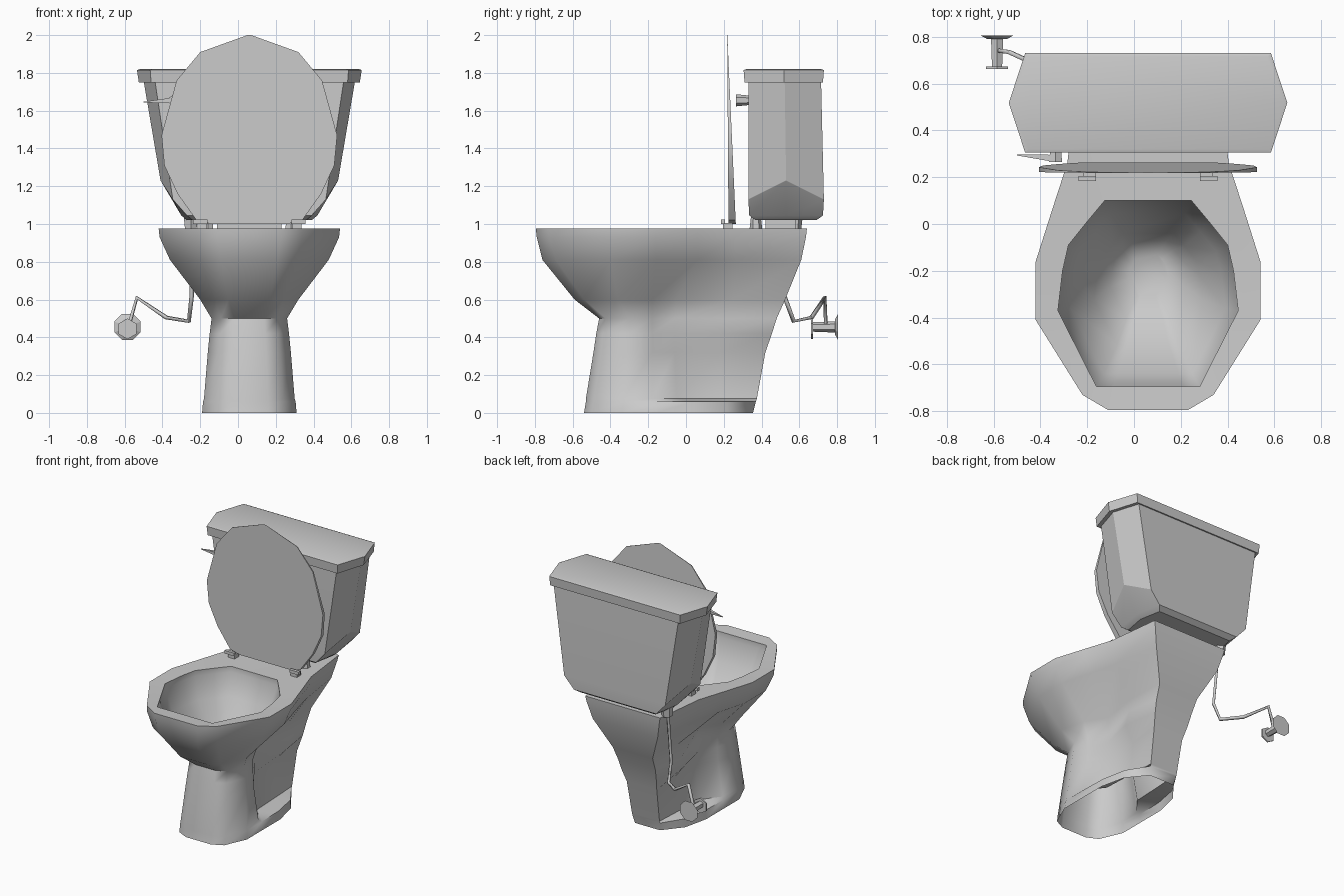
import bpy, bmesh, math
from mathutils import Vector

if "Cube" in bpy.data.objects:
    bpy.data.objects.remove(bpy.data.objects["Cube"])

CX = 0.06  # body centre line


def finish(name, bm, angle=None):
    bmesh.ops.recalc_face_normals(bm, faces=bm.faces)
    me = bpy.data.meshes.new(name)
    bm.to_mesh(me)
    bm.free()
    ob = bpy.data.objects.new(name, me)
    bpy.context.collection.objects.link(ob)
    if angle:
        bpy.ops.object.select_all(action='DESELECT')
        ob.select_set(True)
        bpy.context.view_layer.objects.active = ob
        bpy.ops.object.shade_smooth_by_angle(angle=math.radians(angle))
    return ob


def loft(name, rings, cap_start=True, cap_end=True, angle=None):
    bm = bmesh.new()
    loops = [[bm.verts.new(p) for p in r] for r in rings]
    n = len(loops[0])
    for a, b in zip(loops, loops[1:]):
        for i in range(n):
            bm.faces.new((a[i], a[(i + 1) % n], b[(i + 1) % n], b[i]))
    if cap_start:
        bm.faces.new(loops[0])
    if cap_end:
        bm.faces.new(loops[-1])
    return finish(name, bm, angle)


def ring(z, *half):
    """Closed ring from (half width, y) points, mirrored about the centre line."""
    return [Vector((CX + w, y, z)) for w, y in half] + \
           [Vector((CX - w, y, z)) for w, y in reversed(half)]


def box(name, centre, size):
    x, y, z = (s / 2 for s in size)
    c = Vector(centre)
    return loft(name, [[c + Vector((a * x, b * y, h)) for a, b in
                        ((-1, -1), (1, -1), (1, 1), (-1, 1))] for h in (-z, z)])


def prism(name, start, end, r1, r2, sides=8, angle=None):
    a, b = Vector(start), Vector(end)
    q = (b - a).to_track_quat('Z', 'Y')
    turn = [2 * math.pi * (i + 0.5) / sides for i in range(sides)]
    return loft(name, [[p + q @ Vector((r * math.cos(t), r * math.sin(t), 0)) for t in turn]
                       for p, r in ((a, r1), (b, r2))], angle=angle)


# Pedestal and bowl: outside from the foot up, over the rim, down the inside
opening = ((.15, -.695), (.22, -.695), (.385, -.37), (.365, -.2), (.34, -.09), (.26, .01), (.185, .10))


def inside(z, scale, yc):
    return ring(z, *[(w * scale, yc + (y + .3) * scale) for w, y in opening])


outer = [
    ring(0.00, (.10, -.54), (.18, -.50), (.25, -.34), (.25, -.16), (.25, .04), (.21, .22), (.10, .355)),
    ring(0.06, (.10, -.53), (.18, -.49), (.245, -.33), (.245, -.16), (.24, .04), (.205, .22), (.11, .37)),
    ring(0.075, (.10, -.53), (.18, -.485), (.24, -.33), (.23, -.18), (.13, -.05), (.12, .18), (.11, .375)),
    ring(0.32, (.09, -.49), (.165, -.45), (.22, -.31), (.19, -.18), (.09, -.06), (.10, .18), (.12, .42)),
    ring(0.42, (.085, -.475), (.155, -.44), (.21, -.30), (.185, -.18), (.12, -.06), (.18, .20), (.14, .455)),
    ring(0.50, (.08, -.46), (.15, -.425), (.20, -.30), (.185, -.18), (.10, -.06), (.19, .25), (.15, .48)),
    ring(0.60, (.11, -.59), (.18, -.54), (.26, -.36), (.22, -.18), (.13, -.05), (.17, .25), (.16, .525)),
    ring(0.81, (.15, -.76), (.26, -.69), (.42, -.40), (.42, -.16), (.36, .06), (.31, .26), (.26, .61)),
    ring(0.93, (.17, -.79), (.28, -.725), (.475, -.41), (.475, -.16), (.405, .06), (.345, .26), (.29, .635)),
    ring(0.975, (.17, -.795), (.28, -.73), (.48, -.41), (.48, -.16), (.41, .06), (.345, .26), (.30, .64)),
]
inner = [inside(.97, 1, -.3), inside(.93, 1, -.3), inside(.78, .86, -.3),
         inside(.62, .60, -.28), inside(.53, .42, -.24), inside(.48, .22, -.22)]
loft("bowl_and_pedestal", outer + inner, cap_start=False, angle=60)

# Cistern: six-sided with a ridge on each end and a drawn-in bottom
def cistern_ring(z, corner, ridge, y0, y1, ridge_z=None):
    pts = ring(z, (corner, y0), (ridge, (y0 + y1) / 2), (corner, y1))
    for i in (1, 4):
        pts[i].z = ridge_z or z
    return pts


loft("cistern", [cistern_ring(1.02, .30, .33, .37, .69),
                 cistern_ring(1.045, .33, .36, .335, .725),
                 cistern_ring(1.13, .405, .47, .33, .73, 1.23),
                 cistern_ring(1.76, .50, .56, .33, .715)], angle=20)
loft("cistern_lid", [cistern_ring(1.75, .52, .585, .31, .725),
                     cistern_ring(1.815, .525, .595, .305, .73),
                     cistern_ring(1.82, .51, .58, .32, .715)], angle=20)
box("cistern_gasket", (CX, .50, 1.00), (.34, .16, .07))
for i, s in enumerate((-1, 1)):
    prism(f"cistern_bolt_{i}", (CX + s * .22, .37, .96), (CX + s * .22, .37, 1.05), .035, .025, 6)
    box(f"hinge_{i}", (CX + s * .26, .195, 1.012), (.075, .022, .022))
    box(f"hinge_arm_{i}", (CX + s * .25, .22, .99), (.05, .05, .03))

# Raised cover with the seat folded against it
half = ((0.20, 1.0), (.28, 1.02), (.38, 1.16), (.45, 1.31), (.465, 1.47), (.385, 1.76), (.26, 1.91), (.01, 2.0))


def panel(name, y_low, y_high, thick, scale):
    out = []
    for d in (0, thick):
        out.append([Vector((p.x, y_low + (y_high - y_low) * (p.y - 1) + d * (2.02 - p.y),
                            1.0 + (p.y - 1.0) * scale))
                    for p in ring(0, *half)])
    for r in out:
        for p in r:
            p.x = CX + (p.x - CX) * scale
    return loft(name, out, angle=30)


panel("seat_cover", .225, .218, .038, 1)

# Flush lever
prism("lever_hub", (-.335, .265, 1.655), (-.335, .335, 1.655), .032, .025, 6)
prism("lever_arm", (-.335, .28, 1.655), (-.50, .295, 1.645), .022, .003, 4)

# Water supply pipe and wall valve
path = ((-.25, .57, 1.04), (-.245, .52, .62), (-.26, .57, .485), (-.38, .665, .505),
        (-.535, .735, .61), (-.575, .74, .47))
curve = bpy.data.curves.new("supply_pipe", 'CURVE')
curve.dimensions = '3D'
curve.bevel_depth = .012
curve.bevel_resolution = 0
curve.use_fill_caps = True
line = curve.splines.new('POLY')
line.points.add(len(path) - 1)
for pt, co in zip(line.points, path):
    pt.co = (*co, 1)
bpy.context.collection.objects.link(bpy.data.objects.new("supply_pipe", curve))
prism("pipe_nut", (-.25, .575, .97), (-.25, .575, 1.06), .035, .045, 6)
prism("valve_body", (-.585, .67, .455), (-.585, .80, .455), .025, .03, 6)
prism("valve_handle", (-.585, .662, .445), (-.585, .672, .445), .055, .055, 6)
prism("wall_flange", (-.585, .79, .455), (-.585, .805, .455), .045, .075, 8)
